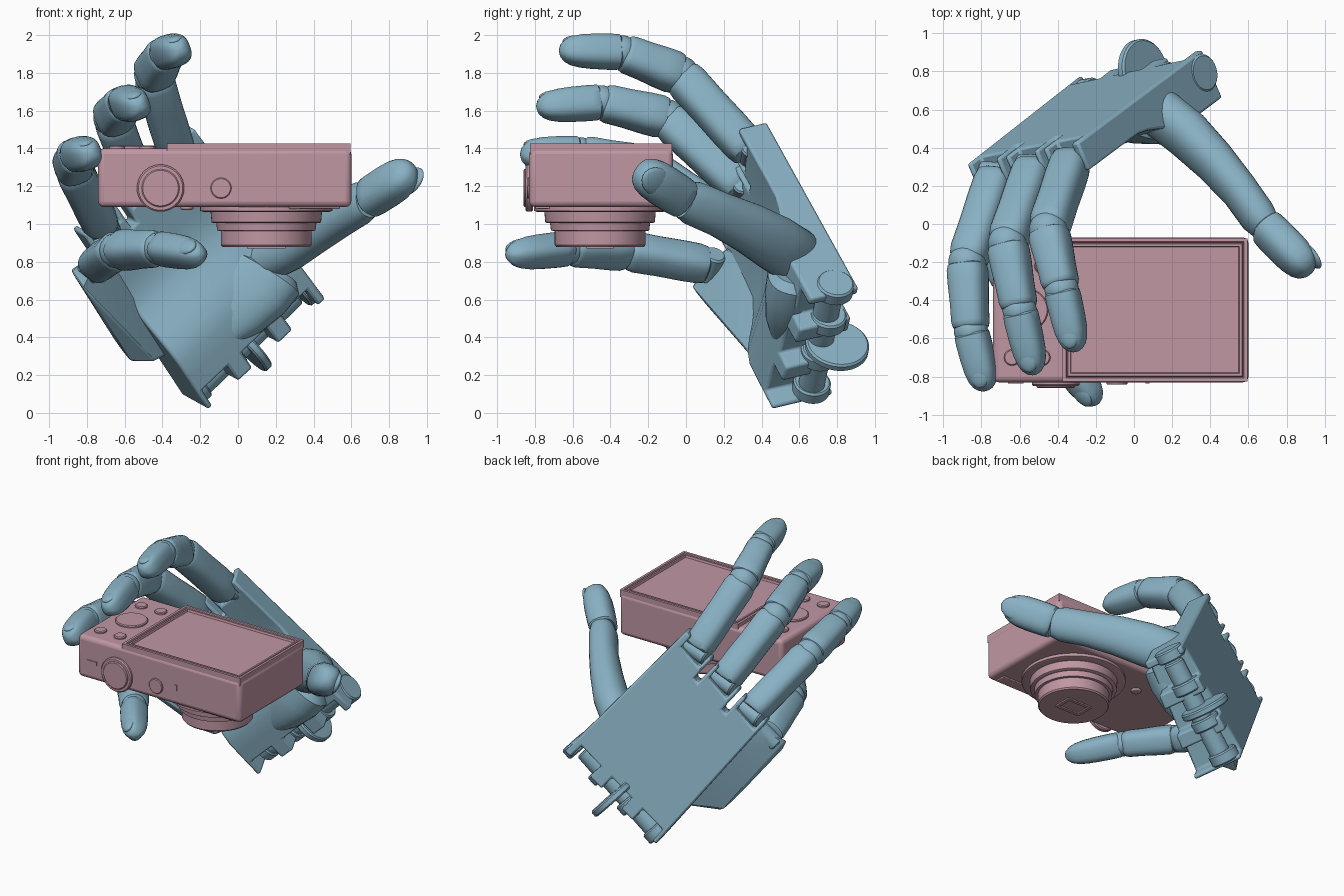
import bpy, bmesh, math
from mathutils import Vector as V, Matrix

if "Cube" in bpy.data.objects:
    bpy.data.objects.remove(bpy.data.objects["Cube"])


def material(name, rgb):
    m = bpy.data.materials.new(name)
    m.diffuse_color = (*rgb, 1)
    m.use_nodes = True
    m.node_tree.nodes["Principled BSDF"].inputs["Base Color"].default_value = m.diffuse_color
    return m


BLUE = material("hand_blue", (0.25, 0.44, 0.55))
PINK = material("camera_pink", (0.53, 0.31, 0.37))


def finish(name, bm, mat, bevel=0, segs=2, angle=35):
    bmesh.ops.recalc_face_normals(bm, faces=bm.faces)
    me = bpy.data.meshes.new(name)
    bm.to_mesh(me)
    bm.free()
    ob = bpy.data.objects.new(name, me)
    bpy.context.collection.objects.link(ob)
    me.materials.append(mat)
    if bevel:
        b = ob.modifiers.new("bevel", 'BEVEL')
        b.width, b.segments, b.limit_method = bevel, segs, 'ANGLE'
        b.angle_limit = math.radians(40)
    bpy.ops.object.select_all(action='DESELECT')
    ob.select_set(True)
    bpy.context.view_layer.objects.active = ob
    bpy.ops.object.shade_smooth_by_angle(angle=math.radians(angle))
    return ob


def frame(d, up):
    d = d.normalized()
    side = d.cross(V(up)).normalized()
    return d, side, side.cross(d)


def loft(bm, pts, radii, up=(0, 0, 1), w=1, h=1, power=2, n=24):
    """Superellipse rings along a path, capped."""
    pts, rings = [V(p) for p in pts], []
    for i, p in enumerate(pts):
        d, sd, u = frame(pts[min(i + 1, len(pts) - 1)] - pts[max(i - 1, 0)], up)
        ring = []
        for k in range(n):
            a = 2 * math.pi * k / n
            c, s = math.cos(a), math.sin(a)
            x = math.copysign(abs(c) ** (2 / power), c) * w * radii[i]
            y = math.copysign(abs(s) ** (2 / power), s) * h * radii[i]
            ring.append(bm.verts.new(p + sd * x + u * y))
        rings.append(ring)
    for a, b in zip(rings, rings[1:]):
        for k in range(n):
            bm.faces.new((a[k], a[(k + 1) % n], b[(k + 1) % n], b[k]))
    bm.faces.new(rings[0])
    bm.faces.new(rings[-1])


def disc(bm, c, axis, r, thick, n=32):
    c, a = V(c), V(axis).normalized()
    e = min(0.01, thick * .2)
    up = (0, 0, 1) if abs(a.z) < .9 else (0, 1, 0)
    ts = [-thick / 2, -thick / 2 + e, thick / 2 - e, thick / 2]
    loft(bm, [c + a * t for t in ts], [r - e, r, r, r - e], up, n=n)


def box(bm, lo, hi):
    lo, hi = V(lo), V(hi)
    m = Matrix.Translation((lo + hi) / 2) @ Matrix.Diagonal((*(hi - lo), 1))
    return bmesh.ops.create_cube(bm, size=1, matrix=m)['verts']


def blob(bm, c, axes, scale, sub=3):
    m = Matrix([axes[0] * scale[0], axes[1] * scale[1], axes[2] * scale[2]]).transposed().to_4x4()
    bmesh.ops.create_icosphere(bm, subdivisions=sub, radius=1, matrix=Matrix.Translation(c) @ m)


# Palm frame: s runs across the knuckles, l towards the wrist, t from back to inside
U, L = V((-.71, -.14, -.69)).normalized(), V((.55, .41, -.74)).normalized()
N = U.cross(L).normalized()


def palm_pt(s, l, t):
    return V((-.28, .44, 1.52)) + U * s + L * l + N * t


def thickness(s, l):
    x = max(0, min(1, (l - .42) / .45))
    x = x * x * (3 - 2 * x)
    return .14 + .14 * x + .09 * s * x + .15 * (1 - x) * (s - .41) ** 2


# Palm with knuckle slots and wrist forks
ss = [0, .05, .23, .26, .30, .33, .51, .54, .58, .61, .79, .82]
ls = [-.03, .07, .15, .25, .35, .45, .53, .61, .69, .77, .85, .95, 1.06, 1.17]
bm = bmesh.new()
verts = {}
for i, s in enumerate(ss):
    for j, l in enumerate(ls):
        s2 = s * (1 + .06 * l)
        l2 = l - .05 * s * max(0, l)
        verts[i, j] = (bm.verts.new(palm_pt(s2, l2, 0)), bm.verts.new(palm_pt(s2, l2, thickness(s, l))))
nl = len(ls) - 1
cells = {(i, j) for i in range(len(ss) - 1) for j in range(nl)
         if not (j == 0 and i in (1, 3, 5, 7, 9)) and not (j == 1 and i in (3, 7))
         and not (j == nl - 1 and i in (1, 5, 9))}
for i, j in cells:
    q = [(i, j), (i + 1, j), (i + 1, j + 1), (i, j + 1)]
    bm.faces.new([verts[k][0] for k in q])
    bm.faces.new([verts[k][1] for k in reversed(q)])
    for k, nb in enumerate([(i, j - 1), (i + 1, j), (i, j + 1), (i - 1, j)]):
        if nb not in cells:
            a, b = verts[q[k]], verts[q[(k + 1) % 4]]
            bm.faces.new((a[0], b[0], b[1], a[1]))
bmesh.ops.delete(bm, geom=[v for v in bm.verts if not v.link_faces], context='VERTS')
finish("palm", bm, BLUE, .014)

# Wrist hinge: spindle, lugs and large disc
bm = bmesh.new()
disc(bm, palm_pt(.45, 1.09, .12), U, .07, .72)
for s in (.03, .28, .56, .82):
    disc(bm, palm_pt(s, 1.11 - .04 * s, .11), U, .1, .08)
disc(bm, palm_pt(.45, 1.15, .05), U, .17, .05, 48)
finish("wrist_hinge", bm, BLUE)

# Side block carrying the little finger
bm = bmesh.new()
for p in [(-.89, .08, .76), (-.82, .03, .66), (-.58, .38, .27), (-.44, .37, .27),
          (-.34, .56, .32), (-.5, .5, .72), (-.72, .22, .88)]:
    bm.verts.new(p)
bmesh.ops.convex_hull(bm, input=bm.verts)
finish("little_finger_block", bm, BLUE, .015)

# Thumb socket sleeve
bm = bmesh.new()
loft(bm, [(-.12, .53, .42), (-.03, .54, .54), (.06, .56, .66), (.12, .58, .75), (.13, .585, .77)],
     [.12, .19, .23, .24, .2], (0, -1, .3), 1, .6, 2.3, 32)
finish("thumb_socket", bm, BLUE)

# Finger profiles: (fraction along phalanx, radius factor)
LINK = [(.0, .8), (.02, .92), (.1, .99), (.3, 1.0), (.6, .97), (.9, .98), (.97, .92), (1, .8)]
TIP = [(0, .82), (.03, .92), (.15, .95), (.45, .96), (.65, .93), (.8, .83), (.9, .67), (.97, .42), (1, .15)]


def finger(name, joints, radii, up, start):
    bm = bmesh.new()
    J = [V(j) for j in joints]
    last = len(J) - 2
    for i in range(last + 1):
        p, q = J[i], J[i + 1]
        d, side, u = frame(q - p, up)
        a = p + d * (start if i == 0 else .01)
        b = q - d * (0 if i == last else .01)
        prof = TIP if i == last else LINK
        pts = [a.lerp(b, t) for t, _ in prof]
        rs = [f * (radii[i] * (1 - t) + radii[i + 1] * t) for t, f in prof]
        loft(bm, pts, rs, up, .95, .98, 2.8)
        # ball inside each joint, cross pin at the knuckle
        if i:
            blob(bm, p, (side, d, u), (radii[i] * .9,) * 3)
        else:
            disc(bm, p, side, .06, radii[0] * 1.7)
    # nail
    r = radii[-1]
    blob(bm, b - d * .1 + u * r * .62, (side, d, u), (r * .62, .08, r * .3))
    finish(name, bm, BLUE, angle=40)


UP = (-.35, 0, .94)
finger("index_finger", [palm_pt(.14, .03, .1), (-.45, -.03, 1.79), (-.38, -.34, 1.91), (-.305, -.67, 1.92)],
       [.108, .112, .1, .088], UP, .01)
finger("middle_finger", [palm_pt(.42, .03, .1), (-.665, -.1, 1.56), (-.6, -.45, 1.645), (-.52, -.79, 1.62)],
       [.108, .112, .1, .088], UP, .01)
finger("ring_finger", [palm_pt(.7, .03, .1), (-.875, -.2, 1.30), (-.855, -.56, 1.37), (-.775, -.875, 1.37)],
       [.105, .11, .1, .09], UP, .01)
finger("little_finger", [(-.76, .13, .78), (-.64, -.32, .86), (-.42, -.62, .87), (-.19, -.945, .835)],
       [.1, .105, .095, .085], (-.3, -.6, .5), .02)

# Thumb: organic lower link, then tip with nail
bm = bmesh.new()
TUP = (.9, .35, -.25)
loft(bm, [(.02, .66, .76), (.06, .63, .79), (.14, .58, .83), (.28, .47, .9), (.42, .33, .98), (.55, .18, 1.05),
          (.65, .04, 1.11), (.69, -.01, 1.13)],
     [.06, .12, .15, .15, .135, .12, .118, .1], TUP, 1, .8, 2.2, 28)
p, q = V((.69, -.015, 1.135)), V((.925, -.25, 1.285))
d, side, u = frame(q - p, TUP)
loft(bm, [p.lerp(q, t) for t, _ in TIP], [.118 * f for _, f in TIP], TUP, 1, .85, 2.5)
blob(bm, q - d * .09 + u * .065, (side, d, u), (.075, .1, .025))
finish("thumb", bm, BLUE, angle=40)

# Camera body
bm = bmesh.new()
box(bm, (-.74, -.83, 1.09), (.6, -.07, 1.4))
finish("camera_body", bm, PINK, .03, 3)

# Raised back panel with double-grooved screen
bm = bmesh.new()
box(bm, (-.375, -.825, 1.37), (.595, -.075, 1.426))
bm.faces.ensure_lookup_table()
top = max(bm.faces, key=lambda f: f.calc_center_median().z)
for width, depth in ((.025, 0), (.008, -.015), (.008, .012), (.018, 0), (.006, -.015)):
    bmesh.ops.inset_region(bm, faces=[top], thickness=width, depth=0)
    for v in top.verts:
        v.co.z += depth
finish("camera_screen", bm, PINK, angle=20)

# Lens: stepped barrel pointing down, with shutter frame
bm = bmesh.new()
prof = [(1.12, .35), (1.07, .35), (1.065, .335), (1.065, .295), (1.01, .29), (1.005, .28), (1.005, .265),
        (.965, .26), (.965, .24), (.89, .24), (.88, .232)]
loft(bm, [(.15, -.455, z - .0001 * i) for i, (z, _) in enumerate(prof)],
     [r for _, r in prof], (0, 1, 0), n=64)
for s in (-1, 1):
    box(bm, (.05, -.455 + s * .06 - .012, .87), (.25, -.455 + s * .06 + .012, .885))
    box(bm, (.15 + s * .09 - .012, -.52, .87), (.15 + s * .09 + .012, -.39, .885))
finish("camera_lens", bm, PINK)

# Lens-side trims: flash window and focus lamp
bm = bmesh.new()
box(bm, (.27, -.8, 1.08), (.54, -.72, 1.1))
disc(bm, (-.27, -.3, 1.09), (0, 0, 1), .035, .03)
finish("camera_face_trim", bm, PINK, .004)

# Dials and buttons on the edge and the back
bm = bmesh.new()
disc(bm, (-.41, -.83, 1.19), (0, 1, 0), .125, .04, 40)
disc(bm, (-.41, -.845, 1.19), (0, 1, 0), .1, .03, 40)
disc(bm, (-.09, -.83, 1.19), (0, 1, 0), .055, .025)
box(bm, (-.66, -.836, 1.205), (-.58, -.82, 1.235))
box(bm, (.06, -.836, 1.2), (.08, -.82, 1.24))
disc(bm, (-.56, -.45, 1.4), (0, 0, 1), .11, .03, 40)
for x in (-.64, -.48):
    for y in (-.7, -.22):
        disc(bm, (x, y, 1.4), (0, 0, 1), .042, .03)
finish("camera_controls", bm, PINK)
